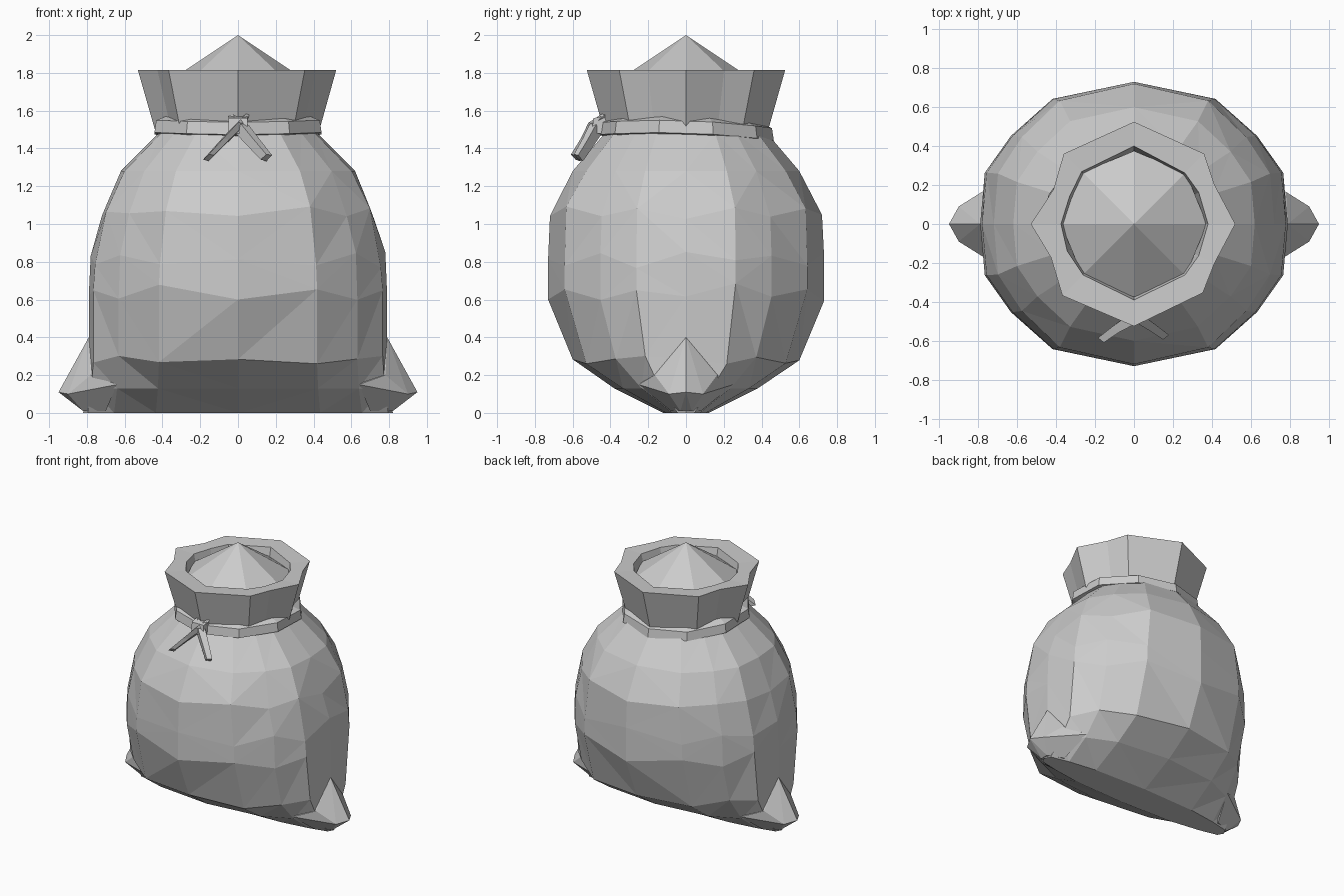
import bpy, bmesh, math, random
from mathutils import Vector

random.seed(4)
if "Cube" in bpy.data.objects:
    bpy.data.objects.remove(bpy.data.objects["Cube"])

cloth = bpy.data.materials.new("grey_cloth")
cloth.use_nodes = True
cloth.diffuse_color = (0.6, 0.6, 0.6, 1)
cloth.node_tree.nodes["Principled BSDF"].inputs["Base Color"].default_value = (0.6, 0.6, 0.6, 1)


def finish(name, bm, triangulate=False):
    bmesh.ops.recalc_face_normals(bm, faces=bm.faces)
    if triangulate:
        bmesh.ops.triangulate(bm, faces=bm.faces, quad_method='SHORT_EDGE')
    mesh = bpy.data.meshes.new(name)
    bm.to_mesh(mesh)
    bm.free()
    mesh.materials.append(cloth)
    obj = bpy.data.objects.new(name, mesh)
    bpy.context.collection.objects.link(obj)
    return obj


def loft(rings, closed=False, cap_start=False, cap_end=False):
    """Skin a list of point rings that all have the same count."""
    bm = bmesh.new()
    loops = [[bm.verts.new(p) for p in ring] for ring in rings]
    pairs = list(zip(loops, loops[1:]))
    if closed:
        pairs.append((loops[-1], loops[0]))
    for a, b in pairs:
        for i in range(len(a)):
            j = (i + 1) % len(a)
            bm.faces.new((a[i], a[j], b[j], b[i]))
    if cap_start:
        bm.faces.new(loops[0])
    if cap_end:
        bm.faces.new(loops[-1])
    return bm


def hull(name, points):
    bm = bmesh.new()
    for p in points:
        bm.verts.new(p)
    res = bmesh.ops.convex_hull(bm, input=bm.verts)
    bmesh.ops.delete(bm, geom=list({g for g in res["geom_interior"]}), context='VERTS')
    return finish(name, bm, True)


# Sack body: a rounded section stretched over a pillow-like profile
quarter = [(1, 0), (0.97, 0.36), (0.8, 0.62), (0.53, 0.88)]
section = []
for k, (sx, sy) in enumerate([(1, 1), (-1, 1), (-1, -1), (1, -1)]):
    pts = quarter if k % 2 == 0 else quarter[1:][::-1]
    if k == 0:
        section += pts + [(0, 1)]
    elif k == 1:
        section += [(-x, y) for x, y in pts] + [(-1, 0)]
    elif k == 2:
        section += [(-x, -y) for x, y in pts[1:]] + [(0, -1)]
    else:
        section += [(x, -y) for x, y in pts]

profile = [(0.0, 0.82, 0.12), (0.13, 0.80, 0.38), (0.3, 0.79, 0.6), (0.6, 0.79, 0.73),
           (0.83, 0.78, 0.73), (1.05, 0.72, 0.72), (1.28, 0.62, 0.6), (1.48, 0.42, 0.43),
           (1.54, 0.39, 0.39)]
zigzag = [0, 0, -0.02, 0.07, -0.04, 0.03, 0, 0, 0]
rings = []
for (z, rx, ry), wave in zip(profile, zigzag):
    ring = []
    for i, (x, y) in enumerate(section):
        wobble = random.uniform(-0.025, 0.025) if wave else 0
        ring.append((x * rx, y * ry, z + wave * (i % 2) + wobble))
    rings.append(ring)
finish("sack_body", loft(rings, cap_start=True, cap_end=True), True)

# Pinched bottom corners
for side, name in ((1, "left_corner"), (-1, "right_corner")):
    pts = [(0.95, 0, 0.11), (0.79, 0, 0.40), (0.82, 0.03, 0.01), (0.82, -0.03, 0.01)]
    for s in (1, -1):
        pts += [(0.9, 0.09 * s, 0.1), (0.78, 0.165 * s, 0.2),
                (0.64, 0.25 * s, 0.15), (0.7, 0.08 * s, 0.01)]
    hull(name, [(x * side, y, z) for x, y, z in pts])

# Gathered collar: pleated outside, plain inside, with a flat rim
angles = [0, 26, 45, 90, 135, 157, 180, 202, 225, 270, 315, 334]
outer = [0.52, 0.46, 0.51, 0.525, 0.51, 0.45, 0.53, 0.46, 0.52, 0.525, 0.5, 0.46]


def polar(radii, z):
    return [(r * math.cos(math.radians(a)), r * math.sin(math.radians(a)), z)
            for r, a in zip(radii, angles)]


inner = [0.38, 0.37, 0.37, 0.4, 0.38, 0.36, 0.375, 0.37, 0.37, 0.39, 0.37, 0.37]
collar = [polar([r * 0.83 for r in outer], 1.5), polar(outer, 1.815),
          polar(inner, 1.81), polar([r * 0.94 for r in inner], 1.7)]
finish("collar", loft(collar))

# Heaped contents rising to a point
bm = bmesh.new()
bmesh.ops.create_cone(bm, cap_ends=True, segments=8, radius1=0.375, radius2=0, depth=0.25)
bmesh.ops.translate(bm, verts=bm.verts, vec=(0, 0, 1.875))
finish("contents", bm)

# Tie band around the neck
band = []
for r, dz in ((0.41, -0.055), (0.465, -0.04), (0.455, 0.025), (0.39, 0.05)):
    ring = []
    for i in range(10):
        a = math.tau * (i + 0.5) / 10
        lift = 0.012 * math.cos(2 * a) - 0.015 * math.sin(a)
        ring.append((r * math.cos(a), r * math.sin(a), 1.51 + lift + dz))
    band.append(ring)
finish("tie_band", loft(band, closed=True))


# Knot and loose tie ends
def strand(name, path):
    rings = []
    for x, y, z, w in path:
        c = Vector((x, y, z))
        rings.append([c + Vector(o) * w for o in
                      ((1, 0, 0.5), (0, -0.8, 0.6), (-1, 0, -0.3), (0, 0.8, -0.6))])
    finish(name, loft(rings, cap_start=True, cap_end=True), True)


strand("right_tie_end", [(0.04, -0.43, 1.57, 0.02), (0.0, -0.48, 1.51, 0.045),
                         (-0.08, -0.53, 1.43, 0.035), (-0.155, -0.585, 1.35, 0.03)])
strand("left_tie_end", [(-0.03, -0.43, 1.57, 0.02), (0.02, -0.48, 1.5, 0.04),
                        (0.08, -0.52, 1.43, 0.035), (0.15, -0.57, 1.35, 0.03)])
hull("knot", [(x, y, z) for x in (-0.05, 0.05) for y, z in
              ((-0.4, 1.48), (-0.4, 1.58), (-0.5, 1.48), (-0.49, 1.56))])
